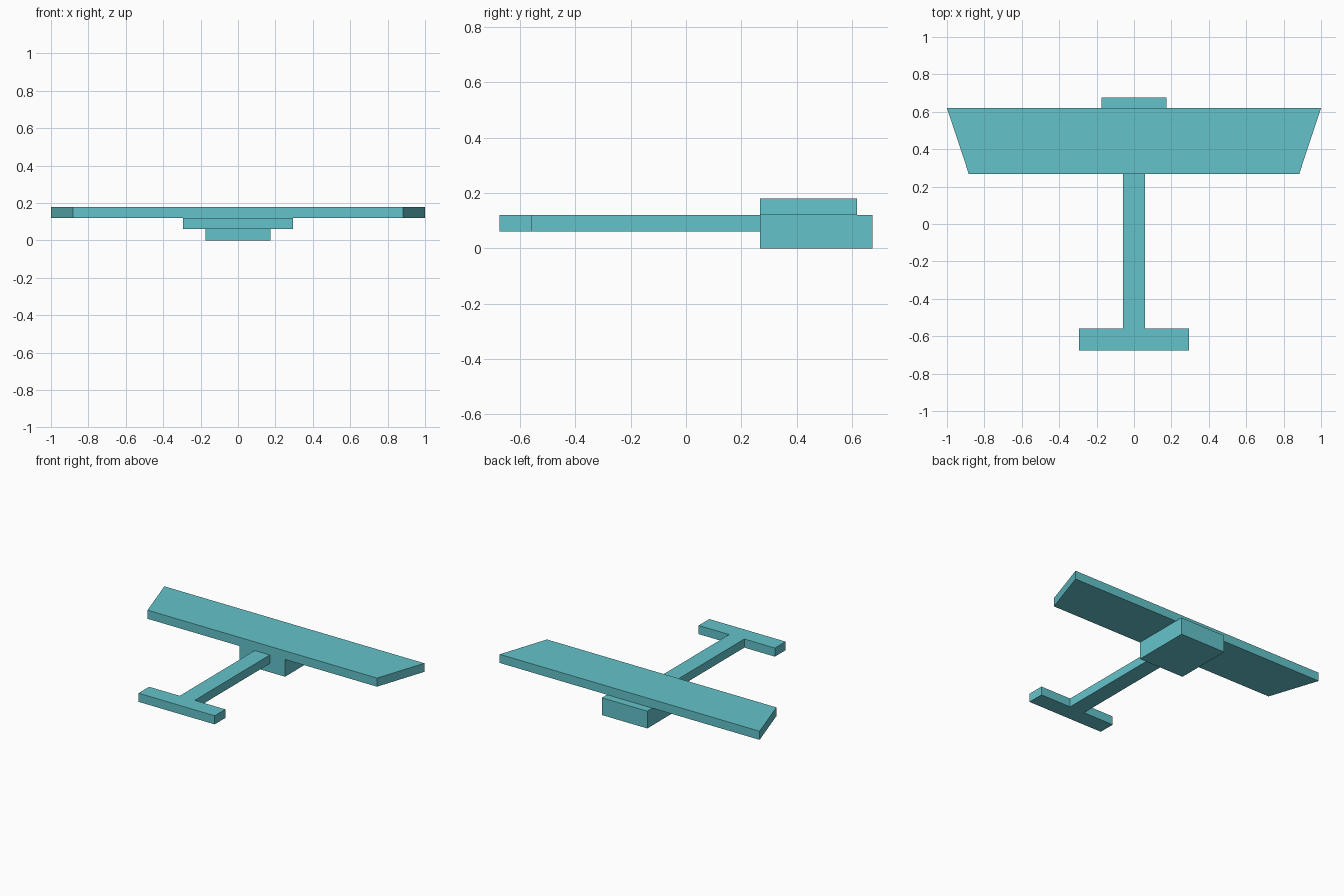
import bpy

cube = bpy.data.objects.get("Cube")
if cube:
    bpy.data.objects.remove(cube, do_unlink=True)

# Single flat colour
teal = bpy.data.materials.new("teal")
teal.use_nodes = True
teal_rgba = (0.127, 0.552, 0.597, 1)
teal.diffuse_color = teal_rgba
teal.node_tree.nodes["Principled BSDF"].inputs["Base Color"].default_value = teal_rgba


def slab(name, front_half, back_half, y0, y1, z0, z1):
    """Flat slab, symmetric in x, with its own half width at front and back."""
    outline = [(-front_half, y0), (front_half, y0), (back_half, y1), (-back_half, y1)]
    verts = [(x, y, z) for z in (z0, z1) for x, y in outline]
    sides = [(i, (i + 1) % 4, (i + 1) % 4 + 4, i + 4) for i in range(4)]
    mesh = bpy.data.meshes.new(name)
    mesh.from_pydata(verts, [], [(3, 2, 1, 0), (4, 5, 6, 7)] + sides)
    mesh.materials.append(teal)
    obj = bpy.data.objects.new(name, mesh)
    bpy.context.collection.objects.link(obj)
    return obj


wing_front, tail_back, end = 0.267, -0.558, 0.675
low, mid, top = 0.06, 0.12, 0.18

# Main wing, tapering towards the front
slab("wing", 0.883, 1.0, wing_front, 0.619, mid, top)
# Block under the wing
slab("body_block", 0.175, 0.175, wing_front, end, 0, mid)
# Boom and cross bar
slab("boom", 0.058, 0.058, tail_back, wing_front, low, mid)
slab("tail_bar", 0.293, 0.293, -end, tail_back, low, mid)
